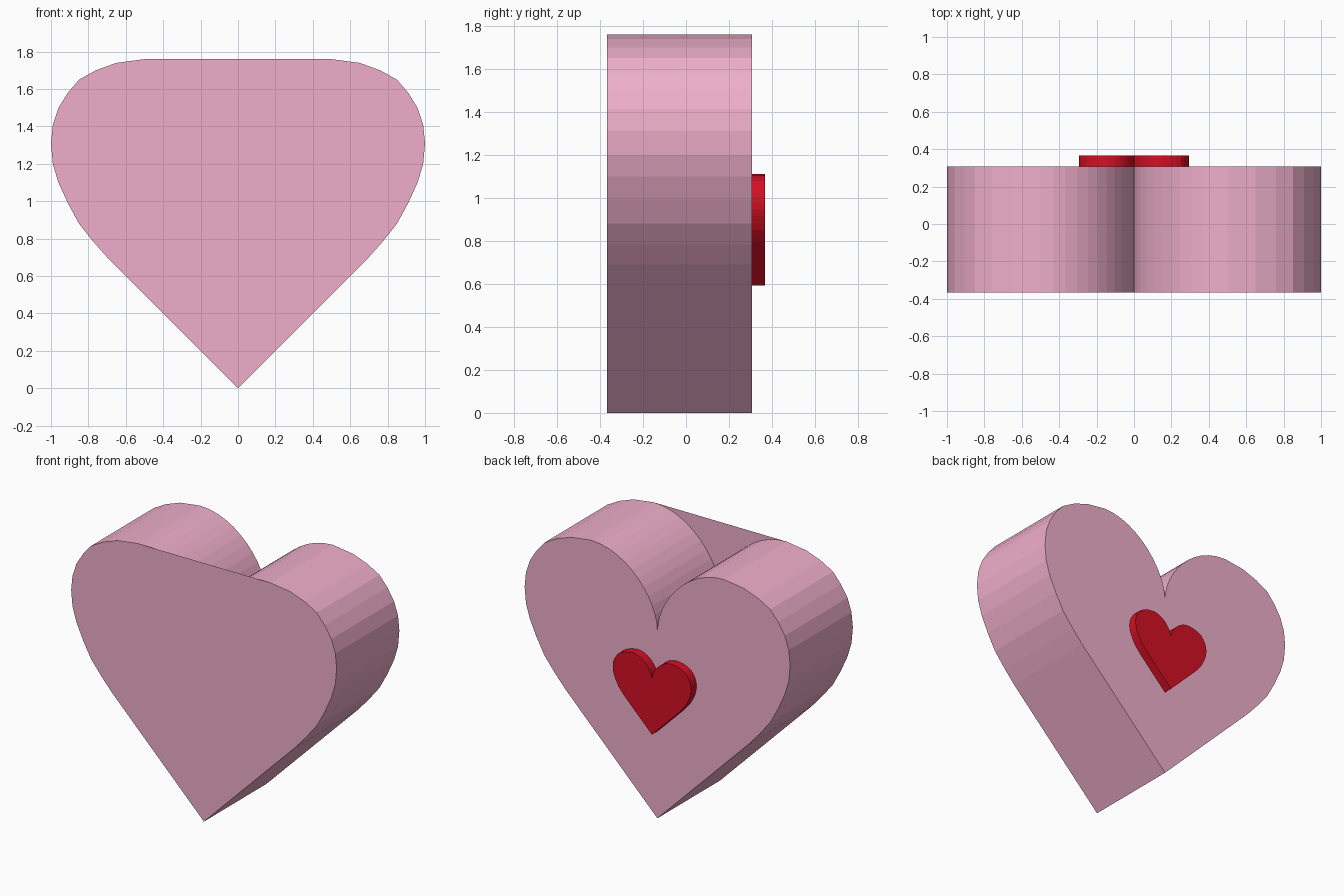
import bpy, bmesh
from mathutils import Vector
from mathutils.geometry import interpolate_bezier

if "Cube" in bpy.data.objects:
    bpy.data.objects.remove(bpy.data.objects["Cube"])

# Right half of the heart: tip, outer side and top of the lobe
OUTER = [(0.69, 0.69), (0.77, 0.78), (0.85, 0.88), (0.91, 0.99), (0.96, 1.10),
         (0.99, 1.20), (1.0, 1.31), (0.99, 1.41), (0.96, 1.50), (0.91, 1.58),
         (0.85, 1.65), (0.76, 1.70), (0.65, 1.74), (0.50, 1.76)]
# Inner curve of the lobe, running down into the cleft
curve = interpolate_bezier(Vector((0.5, 1.76)), Vector((0.22, 1.76)),
                           Vector((0, 1.48)), Vector((0, 1.275)), 13)
INNER = [(max(p.x, 0.001), p.y) for p in curve[1:-1]]
RIGHT = OUTER + INNER
LEFT = [(-x, z) for x, z in reversed(RIGHT)]
HEART = [(0, 0)] + RIGHT + [(0, 1.275)] + LEFT


def material(name, color):
    mat = bpy.data.materials.new(name)
    mat.diffuse_color = color
    mat.use_nodes = True
    mat.node_tree.nodes["Principled BSDF"].inputs["Base Color"].default_value = mat.diffuse_color
    return mat


def heart(name, scale, z0, y_front, y_back, mat, flat_top_front=False):
    bm = bmesh.new()
    front = [bm.verts.new((x * scale, y_front, z * scale + z0)) for x, z in HEART]
    back = [bm.verts.new((x * scale, y_back, z * scale + z0)) for x, z in HEART]
    n = len(HEART)
    for i in range(n):
        j = (i + 1) % n
        bm.faces.new((front[i], front[j], back[j], back[i]))
    bm.faces.new(back[::-1])
    # The front panel of the big heart bridges straight over the cleft
    k = len(OUTER) + 1
    cap = front[:k] + front[-(k - 1):] if flat_top_front else front
    bm.faces.new(cap)
    bm.normal_update()
    mesh = bpy.data.meshes.new(name)
    bm.to_mesh(mesh)
    bm.free()
    # Walls wind front-to-back so that normals face outwards
    mesh.materials.append(mat)
    obj = bpy.data.objects.new(name, mesh)
    bpy.context.collection.objects.link(obj)
    return obj


pink = material("pink", (0.87, 0.43, 0.60, 1))
red = material("red", (0.65, 0.005, 0.017, 1))


def fix_walls(obj):
    # Make each wall face outwards
    bm = bmesh.new()
    bm.from_mesh(obj.data)
    bm.faces.ensure_lookup_table()
    walls = [f for f in bm.faces if len(f.verts) == 4]
    tip_wall = walls[0]
    if tip_wall.normal.z > 0:
        bmesh.ops.reverse_faces(bm, faces=walls)
    bm.to_mesh(obj.data)
    bm.free()


# Large heart body and the small raised heart on its back
fix_walls(heart("heart_body", 1.0, 0.0, -0.367, 0.308, pink, True))
fix_walls(heart("small_back_heart", 0.295, 0.592, 0.307, 0.367, red))
